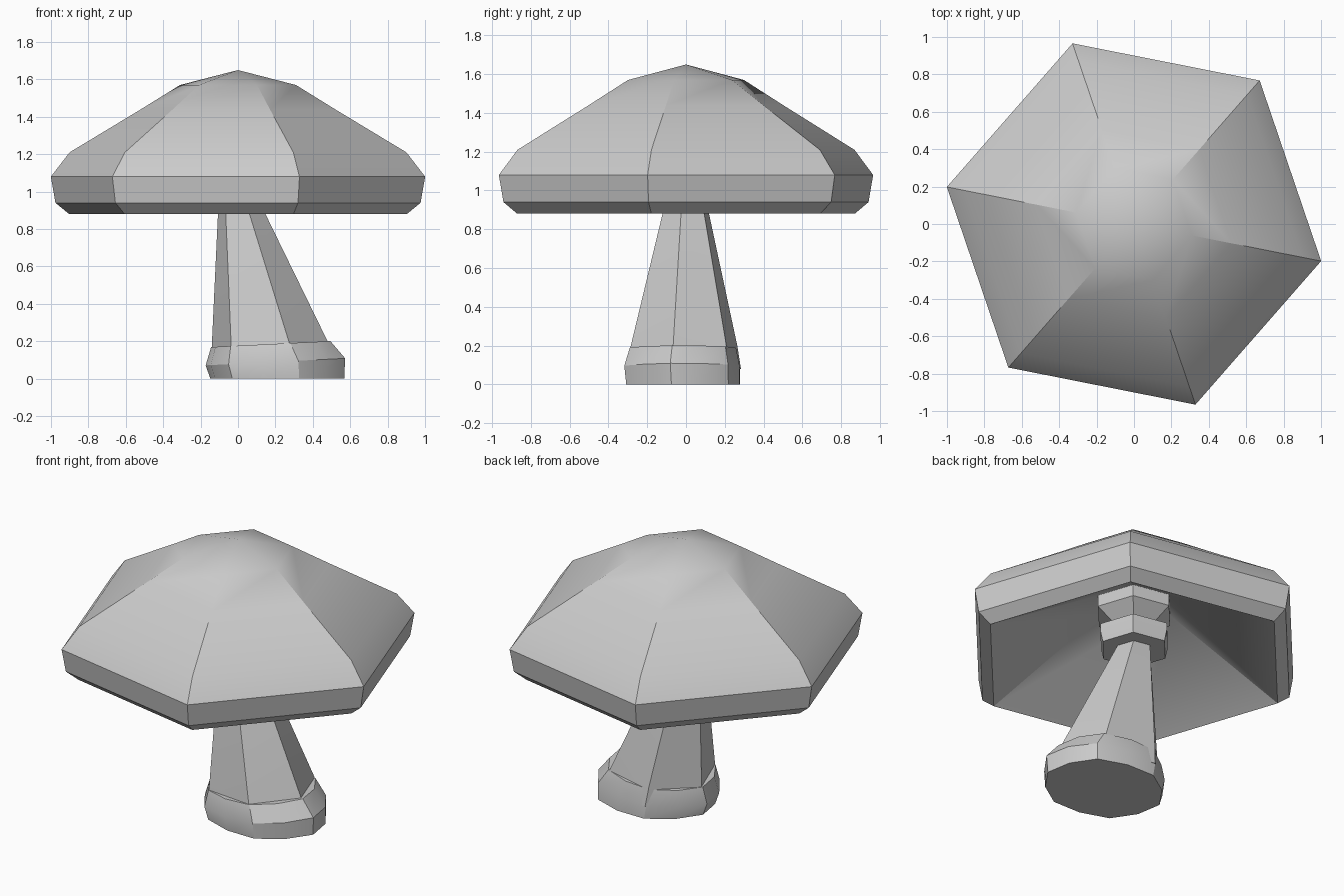
import bpy, bmesh, math

if "Cube" in bpy.data.objects:
    bpy.data.objects.remove(bpy.data.objects["Cube"])

PHASE = math.radians(-11.2)  # shared rotation of every cross-section


def loft(name, rings, sides=6, tilt=0.0, swell=1.0):
    """Skin rings of (cx, cy, rx, ry, z); a ring of zero radius becomes a point."""
    bm = bmesh.new()
    loops = []
    for cx, cy, rx, ry, z in rings:
        if rx == 0:
            loops.append([bm.verts.new((cx, cy, z))])
            continue
        loop = []
        for i in range(sides):
            a = PHASE + math.tau * i / sides
            k = swell if i % 2 else 1.0
            x = rx * k * math.cos(a)
            dz = tilt * x if z > 0 else 0
            loop.append(bm.verts.new((cx + x, cy + ry * k * math.sin(a), z + dz)))
        loops.append(loop)
    for lo, hi in zip(loops, loops[1:]):
        for i in range(sides):
            j = (i + 1) % sides
            if len(lo) == 1:
                bm.faces.new((lo[0], hi[j], hi[i]))
            elif len(hi) == 1:
                bm.faces.new((lo[i], lo[j], hi[0]))
            else:
                bm.faces.new((lo[i], lo[j], hi[j], hi[i]))
    # Close open ends
    for loop in (loops[0], loops[-1]):
        if len(loop) > 1:
            bm.faces.new(loop)
    bmesh.ops.recalc_face_normals(bm, faces=bm.faces[:])
    mesh = bpy.data.meshes.new(name)
    bm.to_mesh(mesh)
    bm.free()
    ob = bpy.data.objects.new(name, mesh)
    bpy.context.collection.objects.link(ob)
    bpy.ops.object.select_all(action='DESELECT')
    ob.select_set(True)
    bpy.context.view_layer.objects.active = ob
    bpy.ops.object.shade_smooth_by_angle(angle=math.radians(30))
    return ob


def lathe(name, profile):
    """Six-sided loft around the vertical axis from (radius, z) pairs."""
    return loft(name, [(0, 0, r, r, z) for r, z in profile])


# Cap: hollow underside, rim, sloped crown
lathe("cap", [(0, 1.32), (0.23, 1.26), (0.92, 0.88), (0.995, 0.94), (1.02, 1.08),
              (0.918, 1.21), (0.53, 1.44), (0.316, 1.57), (0, 1.65)])

# Leaning, tapering stem
loft("stem", [(0.19, -0.01, 0.335, 0.31, 0.08),
              (0.17, -0.01, 0.315, 0.29, 0.20),
              (0.0, 0.0, 0.105, 0.105, 0.97)])

# Upper neck flaring into the cap
lathe("neck", [(0.105, 0.97), (0.105, 1.09), (0.23, 1.19), (0.23, 1.28)])

# Collar around the stem under the cap
lathe("collar", [(0.10, 0.97), (0.20, 0.97), (0.216, 1.04), (0.216, 1.08), (0.10, 1.10)])

# Slightly tilted oval foot
loft("foot", [(0.21, -0.015, 0.365, 0.31, 0.0),
              (0.20, -0.02, 0.38, 0.315, 0.09),
              (0.175, -0.015, 0.325, 0.29, 0.185)],
     sides=12, tilt=0.05, swell=0.96)
